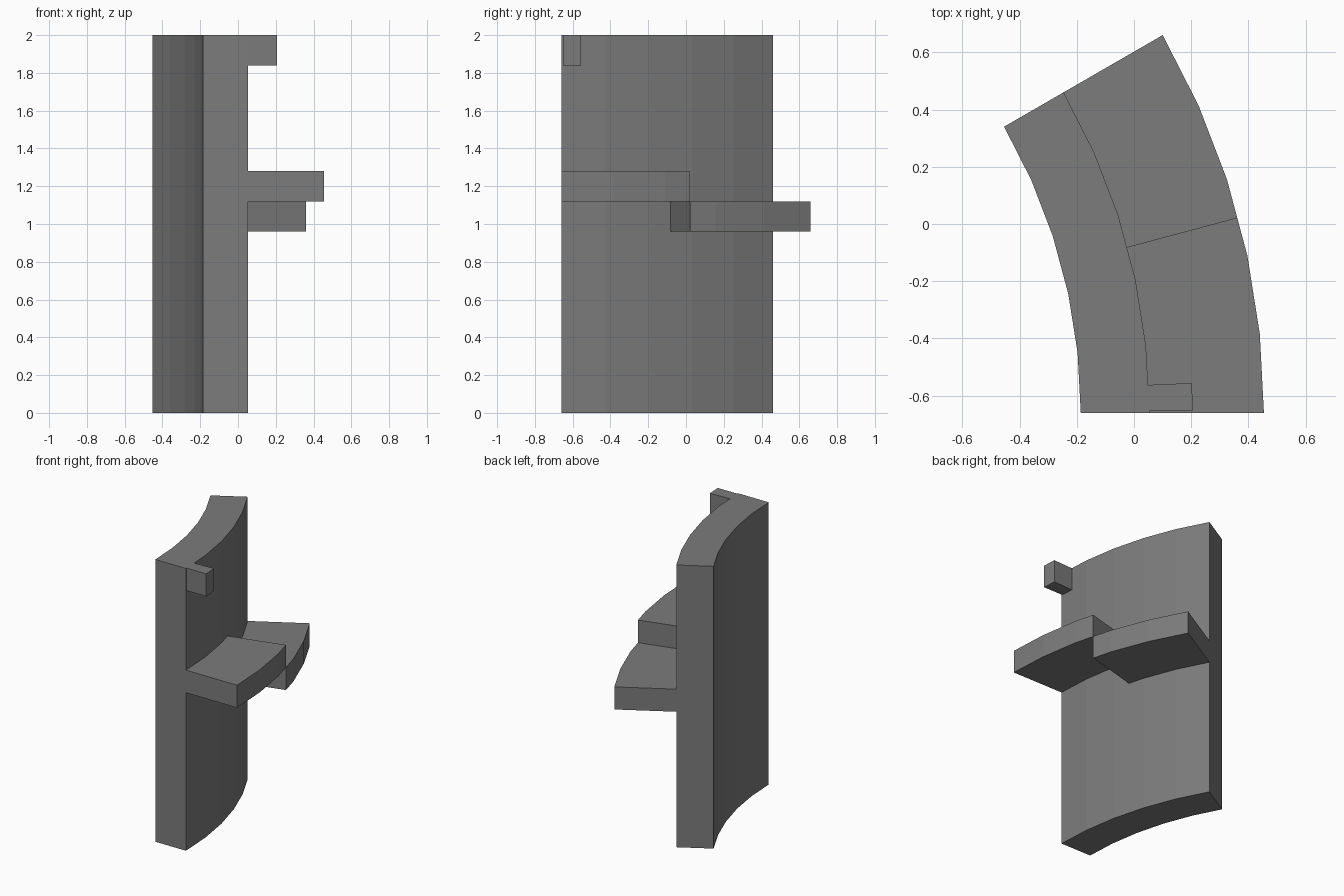
import bpy, bmesh, math

if "Cube" in bpy.data.objects:
    bpy.data.objects.remove(bpy.data.objects["Cube"])

CX, CY = -2.186, -0.66      # centre of curvature
STEP = 6.0                  # degrees per flat facet

mat = bpy.data.materials.new("grey")
mat.diffuse_color = (0.2, 0.2, 0.2, 1)
mat.use_nodes = True
mat.node_tree.nodes["Principled BSDF"].inputs["Base Color"].default_value = mat.diffuse_color


def point(r, a):
    # point lying on the faceted arc, also between facet corners
    off = a - (math.floor(a / STEP) + 0.5) * STEP
    r *= math.cos(math.radians(STEP / 2)) / math.cos(math.radians(off))
    t = math.radians(a)
    return CX + r * math.cos(t), CY + r * math.sin(t)


def arc_block(name, r0, r1, a0, a1, z0, z1):
    # curved block between two radii, two angles and two heights
    angles = [a0] + [STEP * i for i in range(6) if a0 < STEP * i < a1] + [a1]
    bm = bmesh.new()
    ring = [point(r1, a) for a in angles] + [point(r0, a) for a in reversed(angles)]
    low = [bm.verts.new((x, y, z0)) for x, y in ring]
    high = [bm.verts.new((x, y, z1)) for x, y in ring]
    n, m = len(ring), len(angles)
    for i in range(n):
        j = (i + 1) % n
        bm.faces.new((low[i], low[j], high[j], high[i]))
    for i in range(m - 1):
        q = (i, i + 1, n - 2 - i, n - 1 - i)
        bm.faces.new([high[k] for k in q])
        bm.faces.new([low[k] for k in reversed(q)])
    bmesh.ops.recalc_face_normals(bm, faces=bm.faces)
    mesh = bpy.data.meshes.new(name)
    bm.to_mesh(mesh)
    bm.free()
    mesh.materials.append(mat)
    obj = bpy.data.objects.new(name, mesh)
    bpy.context.collection.objects.link(obj)


# curved wall
arc_block("curved_wall", 2.0, 2.24, 0, 30, 0, 2)
# two overlapping treads on the outer side
arc_block("upper_tread", 2.24, 2.64, 0, 15, 1.12, 1.28)
arc_block("lower_tread", 2.24, 2.64, 15, 30, 0.96, 1.12)
# small tab at the top front corner
arc_block("top_tab", 2.24, 2.393, 0.2, 2.5, 1.84, 2)
